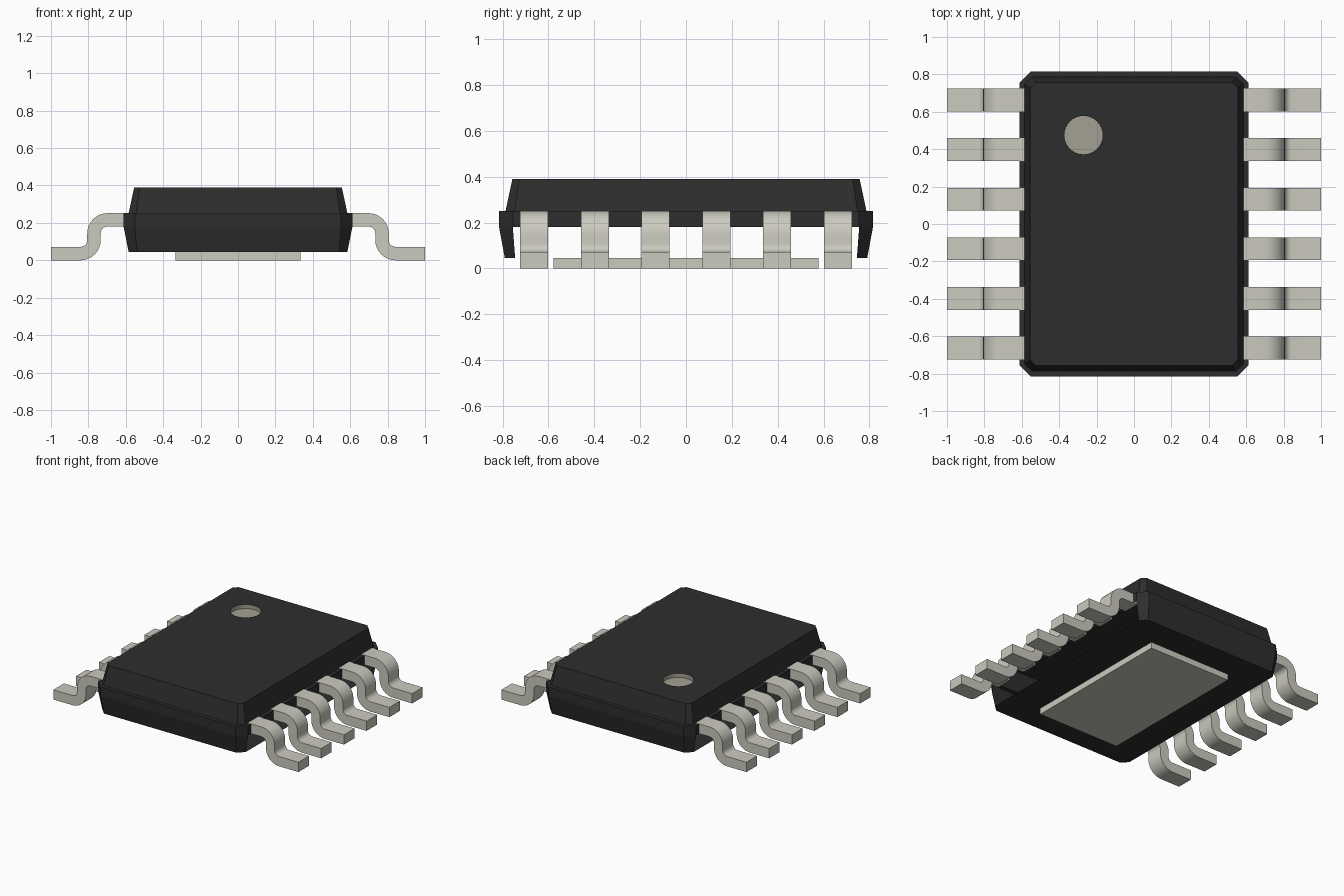
import bpy, bmesh, math
from mathutils import Vector

cube = bpy.data.objects.get("Cube")
if cube:
    bpy.data.objects.remove(cube, do_unlink=True)


def material(name, color):
    m = bpy.data.materials.new(name)
    m.use_nodes = True
    m.diffuse_color = (*color, 1)
    m.node_tree.nodes["Principled BSDF"].inputs["Base Color"].default_value = (*color, 1)
    return m


black = material("black_plastic", (0.027, 0.027, 0.027))
metal = material("tinned_metal", (0.60, 0.59, 0.52))
taupe = material("taupe_marker", (0.37, 0.35, 0.29))


def finish(bm, name, mats):
    mesh = bpy.data.meshes.new(name)
    bm.to_mesh(mesh)
    bm.free()
    for m in mats:
        mesh.materials.append(m)
    obj = bpy.data.objects.new(name, mesh)
    bpy.context.collection.objects.link(obj)
    return obj


def octagon(bm, x, y, c, z):
    """Rectangle of half size x, y with corners cut by c."""
    pts = [(x, y - c), (x - c, y), (c - x, y), (-x, y - c),
           (-x, c - y), (c - x, -y), (x - c, -y), (x, c - y)]
    return [bm.verts.new((px, py, z)) for px, py in pts]


def circle(bm, cx, cy, r, z, n=32):
    return [bm.verts.new((cx + r * math.cos(2 * math.pi * i / n),
                          cy + r * math.sin(2 * math.pi * i / n), z)) for i in range(n)]


def loft(bm, a, b, mat=0):
    for i in range(len(a)):
        j = (i + 1) % len(a)
        bm.faces.new((a[i], a[j], b[j], b[i])).material_index = mat


def loop_edges(bm, ring):
    return [bm.edges.get((ring[i - 1], ring[i])) for i in range(len(ring))]


# Body: stacked chamfered outlines, ledge at the parting line
TOP, LEDGE, PIN_BOTTOM, BASE = 0.39, 0.25, 0.18, 0.045
bm = bmesh.new()
rings = [octagon(bm, 0.585, 0.79, 0.045, BASE),
         octagon(bm, 0.612, 0.815, 0.06, PIN_BOTTOM),
         octagon(bm, 0.612, 0.815, 0.06, LEDGE),
         octagon(bm, 0.585, 0.787, 0.04, LEDGE),
         octagon(bm, 0.555, 0.757, 0.03, TOP)]
for lower, upper in zip(rings, rings[1:]):
    loft(bm, lower, upper)
bm.faces.new(rings[0])

# Round marker recess sunk in the top face
rim = circle(bm, -0.27, 0.475, 0.103, TOP)
floor = circle(bm, -0.27, 0.475, 0.103, TOP - 0.03)
loft(bm, rim, floor, 1)
bm.faces.new(floor).material_index = 1
bmesh.ops.triangle_fill(bm, use_beauty=True, normal=Vector((0, 0, 1)),
                        edges=loop_edges(bm, rings[-1]) + loop_edges(bm, rim))
bmesh.ops.recalc_face_normals(bm, faces=bm.faces)

# The long sides are open below the leads
bm.normal_update()
openings = [f for f in bm.faces
            if f.calc_center_median().z < PIN_BOTTOM and abs(f.normal.x) > 0.9]
bmesh.ops.delete(bm, geom=openings, context='FACES_ONLY')
finish(bm, "body", [black, taupe])

# Thermal pad under the body
bm = bmesh.new()
bmesh.ops.create_cube(bm, size=1)
bmesh.ops.scale(bm, vec=(0.666, 1.156, BASE), verts=bm.verts)
bmesh.ops.translate(bm, vec=(0, 0, BASE / 2), verts=bm.verts)
finish(bm, "thermal_pad", [metal])


# Gull-wing leads
def arc(cx, cz, r, start, end, n=8):
    return [(cx + r * math.cos(math.radians(start + (end - start) * i / n)),
             cz + r * math.sin(math.radians(start + (end - start) * i / n)))
            for i in range(n + 1)]


INNER, OUTER, WIDTH, PITCH = 0.036, 0.108, 0.122, 0.265
SHOULDER, HEEL = (0.698, 0.144), (0.842, OUTER)
profile = ([(0.578, SHOULDER[1] + OUTER)]
           + arc(*SHOULDER, OUTER, 90, 0)
           + arc(*HEEL, INNER, 180, 270)
           + [(1.0, OUTER - INNER), (1.0, 0)]
           + arc(*HEEL, OUTER, 270, 180)
           + arc(*SHOULDER, INNER, 0, 90)
           + [(0.578, SHOULDER[1] + INNER)])


def lead(name, side, y):
    bm = bmesh.new()
    near, far = ([bm.verts.new((side * x, y + d, z)) for x, z in profile]
                 for d in (-WIDTH / 2, WIDTH / 2))
    loft(bm, near, far)
    bm.faces.new(near)
    bm.faces.new(far)
    bmesh.ops.recalc_face_normals(bm, faces=bm.faces)
    obj = finish(bm, name, [metal])
    bpy.ops.object.select_all(action='DESELECT')
    obj.select_set(True)
    bpy.context.view_layer.objects.active = obj
    bpy.ops.object.shade_smooth_by_angle(angle=math.radians(30))


for label, side in (("left", 1), ("right", -1)):
    for i in range(6):
        lead(f"{label}_lead_{i + 1}", side, (i - 2.5) * PITCH)
